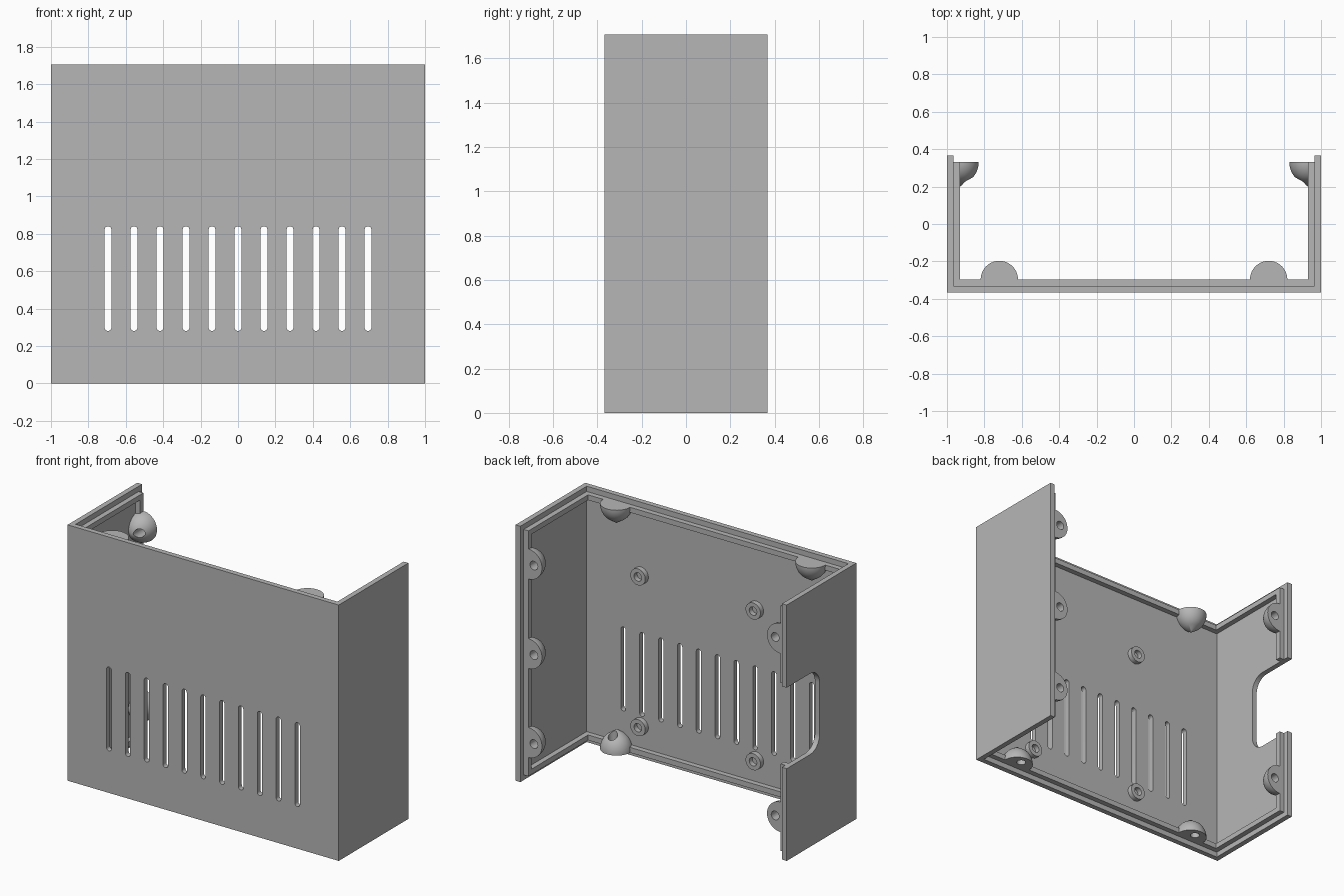
import bpy, bmesh
from math import sin, cos, pi, radians
from mathutils import Matrix, Vector

cube = bpy.data.objects.get("Cube")
if cube:
    bpy.data.objects.remove(cube, do_unlink=True)

grey = bpy.data.materials.new("light grey plastic")
grey.use_nodes = True
grey.diffuse_color = (0.47, 0.47, 0.47, 1)
grey.node_tree.nodes["Principled BSDF"].inputs["Base Color"].default_value = (0.47, 0.47, 0.47, 1)

# Main sizes
H, D, T = 1.706, 0.367, 0.035
X, Y, Z = Vector((1, 0, 0)), Vector((0, 1, 0)), Vector((0, 0, 1))


def frame(a, b, c, origin):
    """Matrix whose local axes are a, b, c."""
    m = Matrix((a, b, c)).transposed().to_4x4()
    m.translation = Vector(origin)
    return m


def finish(bm, name):
    bmesh.ops.recalc_face_normals(bm, faces=bm.faces)
    mesh = bpy.data.meshes.new(name)
    bm.to_mesh(mesh)
    bm.free()
    obj = bpy.data.objects.new(name, mesh)
    bpy.context.collection.objects.link(obj)
    mesh.materials.append(grey)
    return obj


def prism(name, outline, length, matrix):
    """Extrude a local xy outline along local z."""
    bm = bmesh.new()
    face = bm.faces.new([bm.verts.new((u, v, 0)) for u, v in outline])
    out = bmesh.ops.extrude_face_region(bm, geom=[face])
    moved = [g for g in out["geom"] if isinstance(g, bmesh.types.BMVert)]
    bmesh.ops.translate(bm, verts=moved, vec=(0, 0, length))
    bm.transform(matrix)
    return finish(bm, name)


def arc(cx, cy, r, start, end, n=10):
    return [(cx + r * cos(radians(start + (end - start) * i / n)),
             cy + r * sin(radians(start + (end - start) * i / n))) for i in range(n + 1)]


def cut(target, cutter, keep=False):
    mod = target.modifiers.new("cut", "BOOLEAN")
    mod.operation, mod.solver, mod.object = "DIFFERENCE", "EXACT", cutter
    bpy.context.view_layer.objects.active = target
    bpy.ops.object.modifier_apply(modifier=mod.name)
    if not keep:
        bpy.data.objects.remove(cutter, do_unlink=True)


def smooth(obj):
    bpy.ops.object.select_all(action="DESELECT")
    obj.select_set(True)
    bpy.context.view_layer.objects.active = obj
    bpy.ops.object.shade_smooth_by_angle(angle=radians(35))


def u_outline(outer, inner, front, back, end):
    """U shape seen from above, open at the back."""
    return [(-outer, end), (-outer, front), (outer, front), (outer, end),
            (inner, end), (inner, back), (-inner, back), (-inner, end)]


up = Matrix.Identity(4)

# Thin three-sided shell
shell = prism("case_shell", u_outline(1, 1 - T, -D, T - D, D), H, up)

# Ventilation slots in the front panel
pitch, half_w, low, high = 0.139, 0.018, 0.28, 0.84
for i in range(-5, 6):
    outline = (arc(i * pitch, high - half_w, half_w, 0, 180)
               + arc(i * pitch, low + half_w, half_w, 180, 360))
    cut(shell, prism("slot_cutter", outline, 4 * T, frame(X, Z, -Y, (0, 2 * T - D, 0))))

# Inner lip along the top and bottom rims
for name, z in (("top_lip", H - 2 * T), ("bottom_lip", T)):
    prism(name, u_outline(1 - T, 1 - 2 * T, T - D, 2 * T - D, D - T), T,
          Matrix.Translation((0, 0, z)))

# Inner lip along the back edge of each side wall
back_lips = []
for side, name in ((1, "left_back_lip"), (-1, "right_back_lip")):
    a, b = side * (1 - T), side * (1 - 2 * T)
    back_lips.append(prism(name, [(a, D - 2 * T), (b, D - 2 * T), (b, D - T), (a, D - T)],
                           H - 2 * T, Matrix.Translation((0, 0, T))))

# Rounded cable notch in the right wall
n_low, n_high, n_in, r = 0.615, 1.155, 0.02, 0.1
outline = ([(D + T, n_low), (D + T, n_high)]
           + arc(n_in + r, n_high - r, r, 90, 180)
           + arc(n_in + r, n_low + r, r, 180, 270))
notch = prism("notch_cutter", outline, 0.3, frame(Y, Z, X, (-1.1, 0, 0)))
cut(shell, notch, keep=True)
cut(back_lips[1], notch)
smooth(shell)


def boss(name, origin, out, tip):
    """Domed screw boss: flat at its origin, tapering along tip, cut off at the wall."""
    lateral = out.cross(tip)
    bm = bmesh.new()
    profile = [(u, v * 1.13) for u, v in arc(0, 0, 0.1, 0, 60)] + [(0, 0.131)]
    verts = [bm.verts.new((u, 0, v)) for u, v in [(0, 0)] + profile]
    edges = [bm.edges.new(pair) for pair in zip(verts, verts[1:])]
    bmesh.ops.spin(bm, geom=verts + edges, cent=(0, 0, 0), axis=(0, 0, 1),
                   angle=2 * pi, steps=40, use_duplicate=False)
    bmesh.ops.remove_doubles(bm, verts=bm.verts, dist=0.0005)
    res = bmesh.ops.bisect_plane(bm, geom=bm.verts[:] + bm.edges[:] + bm.faces[:],
                                 plane_co=(0, -T - 0.005, 0), plane_no=(0, -1, 0),
                                 clear_outer=True)
    rim = [g for g in res["geom_cut"] if isinstance(g, bmesh.types.BMEdge)]
    bmesh.ops.holes_fill(bm, edges=rim)
    matrix = frame(lateral, out, tip, origin)
    bm.transform(matrix)
    obj = finish(bm, name)
    hole = prism("hole_cutter", arc(0, 0.04, 0.029, 0, 345, 23), 0.3,
                 matrix @ Matrix.Translation((0, 0, -0.1)))
    cut(obj, hole)
    smooth(obj)


# Bosses on the front panel and along the back edges
for side, word in ((1, "left"), (-1, "right")):
    boss(f"top_{word}_boss", (side * 0.72, 2 * T - D, H - T), Y, -Z)
    boss(f"bottom_{word}_boss", (side * 0.72, 2 * T - D, T), Y, Z)
    for level, z in (("lower", 0.26), ("middle", H / 2), ("upper", 1.45)):
        if side == 1 or level != "middle":
            boss(f"{word}_wall_{level}_boss", (side * (1 - 2 * T), D - T, z), -side * X, -Y)

# Ring standoffs inside the front panel
for x in (0.565, -0.285):
    for z in (0.215, 1.22):
        place = frame(X, -Z, Y, (x, T - D - 0.002, z))
        ring = prism("board_standoff", arc(0, 0, 0.055, 0, 350, 35), T, place)
        cut(ring, prism("hole_cutter", arc(0, 0, 0.028, 0, 345, 23), 0.2,
                        place @ Matrix.Translation((0, 0, -0.1))))
        smooth(ring)
